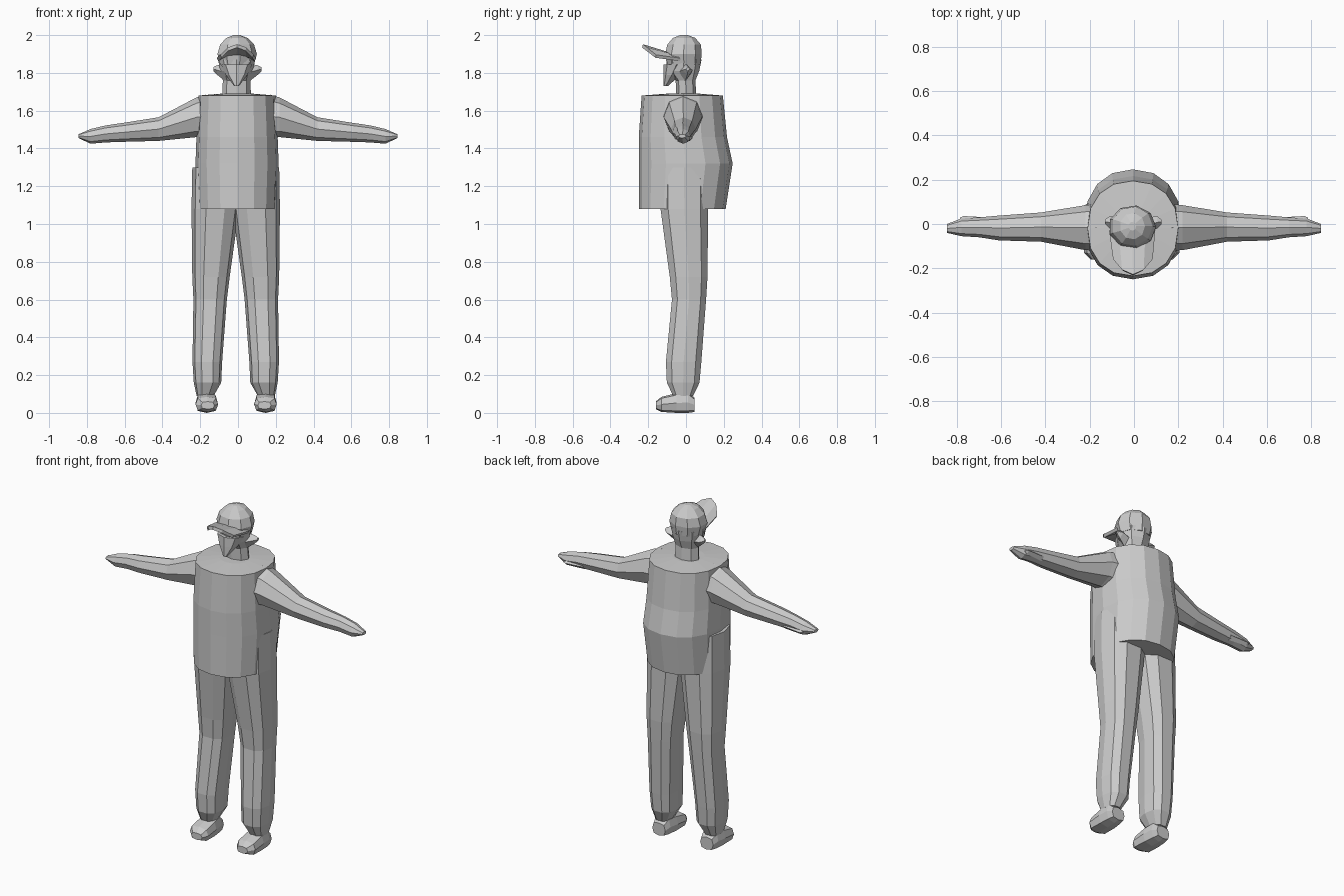
import bpy, bmesh, math


def make(name, bm, solid=0.0):
    bmesh.ops.recalc_face_normals(bm, faces=bm.faces)
    me = bpy.data.meshes.new(name)
    bm.to_mesh(me)
    bm.free()
    ob = bpy.data.objects.new(name, me)
    bpy.context.collection.objects.link(ob)
    if solid:
        m = ob.modifiers.new("thickness", 'SOLIDIFY')
        m.thickness = solid
        m.offset = 0
    return ob


def loft(name, axis, sections, n=8, square=1.0, mirror=None):
    """Rings (position, min_a, max_a, min_b, max_b) joined along an axis.
    mirror = x position of a mirror plane for a flipped copy."""
    bm = bmesh.new()
    rings = []
    for t, a0, a1, b0, b1 in sections:
        ring = []
        for i in range(n):
            ang = 2 * math.pi * i / n
            c, s = math.cos(ang), math.sin(ang)
            c = math.copysign(abs(c) ** square, c)
            s = math.copysign(abs(s) ** square, s)
            a = (a0 + a1) / 2 + (a1 - a0) / 2 * c
            b = (b0 + b1) / 2 + (b1 - b0) / 2 * s
            co = {'z': (a, b, t), 'x': (t, a, b), 'y': (a, t, b)}[axis]
            if mirror is not None and name.startswith("left"):
                co = (2 * mirror - co[0], co[1], co[2])
            ring.append(bm.verts.new(co))
        rings.append(ring)
    for r, q in zip(rings, rings[1:]):
        for i in range(n):
            j = (i + 1) % n
            bm.faces.new((r[i], r[j], q[j], q[i]))
    bm.faces.new(rings[0])
    bm.faces.new(rings[-1])
    return make(name, bm)


def pair(part, axis, sections, n=8, square=1.0, plane=0.0):
    for side in ("right", "left"):
        loft(f"{side}_{part}", axis, sections, n, square, plane)


# jacket body with flat collar top
loft("jacket", 'z', [
    (1.08, -.215, .205, -.25, .21),
    (1.32, -.225, .215, -.25, .247),
    (1.46, -.22, .21, -.25, .217),
    (1.68, -.21, .20, -.235, .195),
    (1.69, -.09, .08, -.10, .07)], n=16, square=0.9)

# sleeves ending in tapered hands
pair("arm", 'x', [
    (.17, -.12, .09, 1.455, 1.685),
    (.22, -.118, .085, 1.46, 1.67),
    (.42, -.08, .052, 1.44, 1.565),
    (.61, -.074, .038, 1.435, 1.535),
    (.70, -.06, .03, 1.432, 1.522),
    (.78, -.055, .025, 1.425, 1.503),
    (.845, -.04, 0, 1.455, 1.475)])
pair("thumb", 'x', [
    (.66, -.01, .03, 1.44, 1.48),
    (.77, .005, .036, 1.44, 1.47),
    (.785, .015, .03, 1.45, 1.46)], n=4)

# trousers
pair("trouser_leg", 'z', [
    (.09, .105, .195, -.07, .04),
    (.16, .065, .21, -.105, .075),
    (.27, .06, .217, -.11, .085),
    (.60, .035, .212, -.078, .11),
    (.72, .02, .218, -.09, .118),
    (1.08, -.03, .222, -.14, .122),
    (1.30, -.03, .218, -.14, .12)], n=10, square=0.8, plane=-.012)

# shoes
pair("shoe", 'y', [
    (-.16, .105, .175, .02, .06),
    (-.13, .085, .205, .005, .085),
    (-.05, .087, .205, 0, .105),
    (.01, .095, .20, 0, .11),
    (.045, .105, .19, .005, .08)], n=8, square=0.65, plane=-.01)

# neck and head
loft("neck_and_head", 'z', [
    (1.66, -.085, .07, -.05, .055),
    (1.76, -.08, .065, -.055, .05),
    (1.81, -.095, .08, -.10, .07),
    (1.87, -.105, .09, -.105, .082)], n=8)
loft("jaw", 'z', [
    (1.73, -.02, .005, -.12, -.095),
    (1.79, -.065, .05, -.12, -.03),
    (1.845, -.09, .075, -.12, .02)], n=8)
pair("ear", 'x', [
    (.06, -.04, .03, 1.755, 1.85),
    (.105, -.02, .035, 1.79, 1.84),
    (.125, .0, .02, 1.81, 1.83)], n=4, plane=-.003)

# cap crown
loft("cap_crown", 'z', [
    (1.845, -.10, .085, -.10, .078),
    (1.90, -.115, .10, -.112, .085),
    (1.95, -.10, .085, -.10, .08),
    (1.985, -.065, .05, -.07, .05),
    (2.0, -.025, .01, -.03, .01)], n=9)

# cap brim, arched and tilted upward
bm = bmesh.new()
rows = []
for t in (-1, -.55, 0, .55, 1):
    rows.append((bm.verts.new((.10 * t - .008, -.09 + .06 * t * t, 1.90 - .03 * t * t)),
                 bm.verts.new((.085 * t - .005, -.23 + .07 * t * t, 1.943 - .055 * t * t))))
for (a, b), (c, d) in zip(rows, rows[1:]):
    bm.faces.new((a, b, d, c))
make("cap_brim", bm, 0.018)
